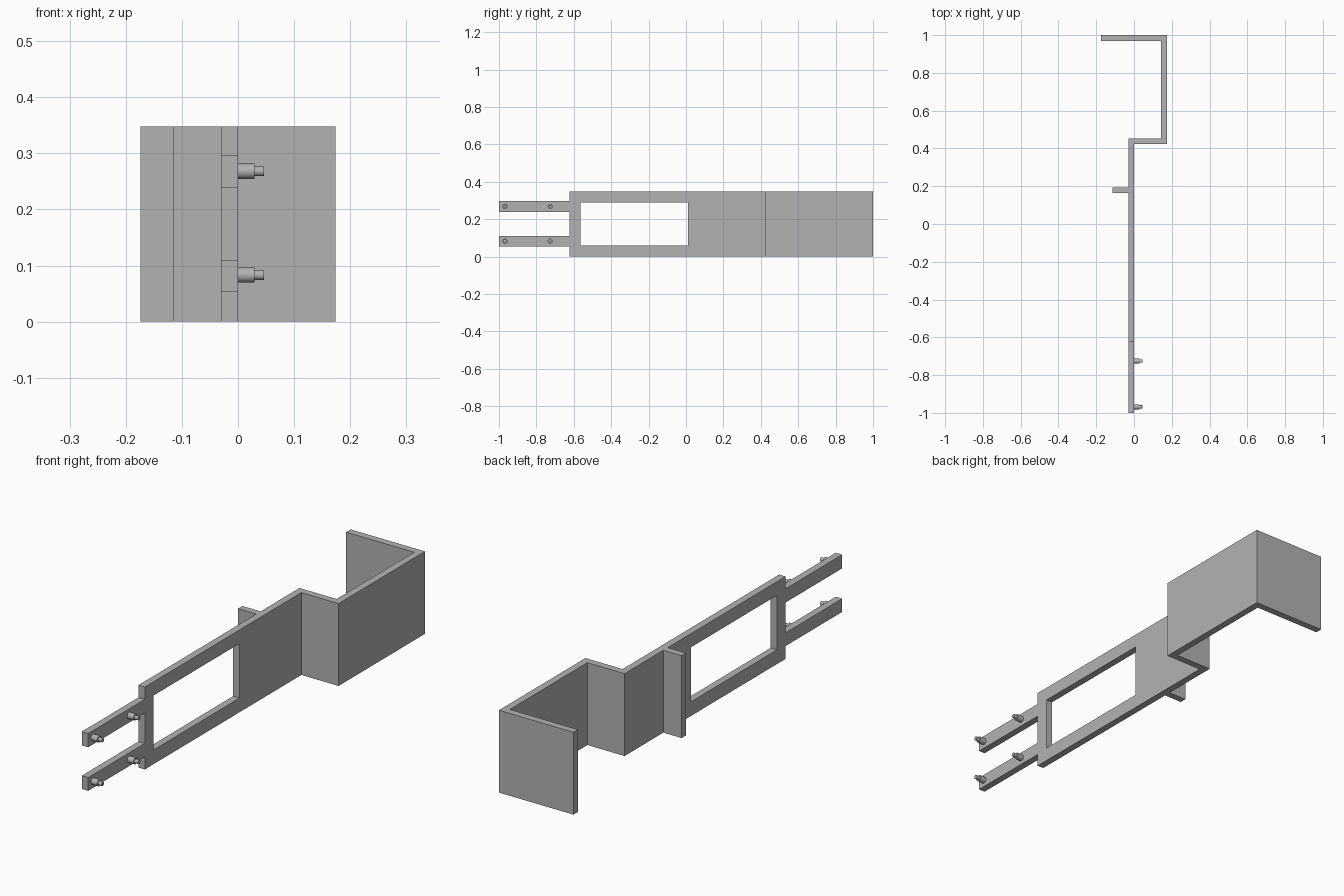
import bpy
import bmesh
import math
from mathutils import Matrix

cube = bpy.data.objects.get("Cube")
if cube:
    bpy.data.objects.remove(cube, do_unlink=True)

HEIGHT = 0.348
THICK = 0.03
HALF = 0.174
STEP_Y = 0.423

grey = bpy.data.materials.new("plain grey")
grey.use_nodes = True
colour = (0.45, 0.45, 0.45, 1)
grey.diffuse_color = colour
grey.node_tree.nodes["Principled BSDF"].inputs["Base Color"].default_value = colour


def finish(name, bm):
    bmesh.ops.recalc_face_normals(bm, faces=bm.faces)
    mesh = bpy.data.meshes.new(name)
    bm.to_mesh(mesh)
    bm.free()
    mesh.materials.append(grey)
    obj = bpy.data.objects.new(name, mesh)
    bpy.context.collection.objects.link(obj)
    return obj


def extrude_plan(name, points, z0, z1):
    """Closed plan outline raised from z0 to z1."""
    bm = bmesh.new()
    face = bm.faces.new([bm.verts.new((x, y, z0)) for x, y in points])
    top = bmesh.ops.extrude_face_region(bm, geom=[face])["geom"]
    verts = [v for v in top if isinstance(v, bmesh.types.BMVert)]
    bmesh.ops.translate(bm, verts=verts, vec=(0, 0, z1 - z0))
    return finish(name, bm)


def box(name, x0, x1, y0, y1, z0, z1):
    return extrude_plan(name, [(x0, y0), (x1, y0), (x1, y1), (x0, y1)], z0, z1)


# Folded bracket: long plate, outward step, side panel and back flange
bracket = extrude_plan("folded_bracket", [
    (-THICK, -1), (0, -1), (0, STEP_Y), (HALF, STEP_Y), (HALF, 1),
    (-HALF, 1), (-HALF, 1 - THICK), (HALF - THICK, 1 - THICK),
    (HALF - THICK, STEP_Y + THICK), (-THICK, STEP_Y + THICK)], 0, HEIGHT)

# Window and the three gaps that leave two prongs
openings = {
    "window_cutter": (-0.565, 0.01, 0.06, 0.29),
    "lower_gap_cutter": (-1.1, -0.622, -0.1, 0.054),
    "middle_gap_cutter": (-1.1, -0.622, 0.11, 0.238),
    "upper_gap_cutter": (-1.1, -0.622, 0.296, 0.5),
}
for name, (y0, y1, z0, z1) in openings.items():
    cutter = box(name, -0.1, 0.1, y0, y1, z0, z1)
    cutter.hide_render = True
    cut = bracket.modifiers.new(name, "BOOLEAN")
    cut.operation = "DIFFERENCE"
    cut.solver = "EXACT"
    cut.object = cutter
    bpy.context.view_layer.objects.active = bracket
    bpy.ops.object.modifier_apply(modifier=name)
    bpy.data.objects.remove(cutter, do_unlink=True)

# Small flange on the inner side of the long plate
box("side_flange", -0.115, -THICK, 0.165, 0.194, 0, HEIGHT)


# Stepped pins on the prongs
def pin(name, y, z):
    bm = bmesh.new()
    for radius, start, end in ((0.0135, 0, 0.029), (0.0085, 0.029, 0.046)):
        place = (Matrix.Translation(((start + end) / 2, y, z))
                 @ Matrix.Rotation(math.pi / 2, 4, "Y"))
        bmesh.ops.create_cone(bm, cap_ends=True, segments=32, radius1=radius,
                              radius2=radius, depth=end - start, matrix=place)
    obj = finish(name, bm)
    bpy.ops.object.select_all(action="DESELECT")
    obj.select_set(True)
    bpy.context.view_layer.objects.active = obj
    bpy.ops.object.shade_smooth_by_angle(angle=math.radians(30))


for level, z in (("lower", 0.083), ("upper", 0.268)):
    for place, y in (("front", -0.968), ("rear", -0.726)):
        pin(f"{level}_{place}_pin", y, z)
